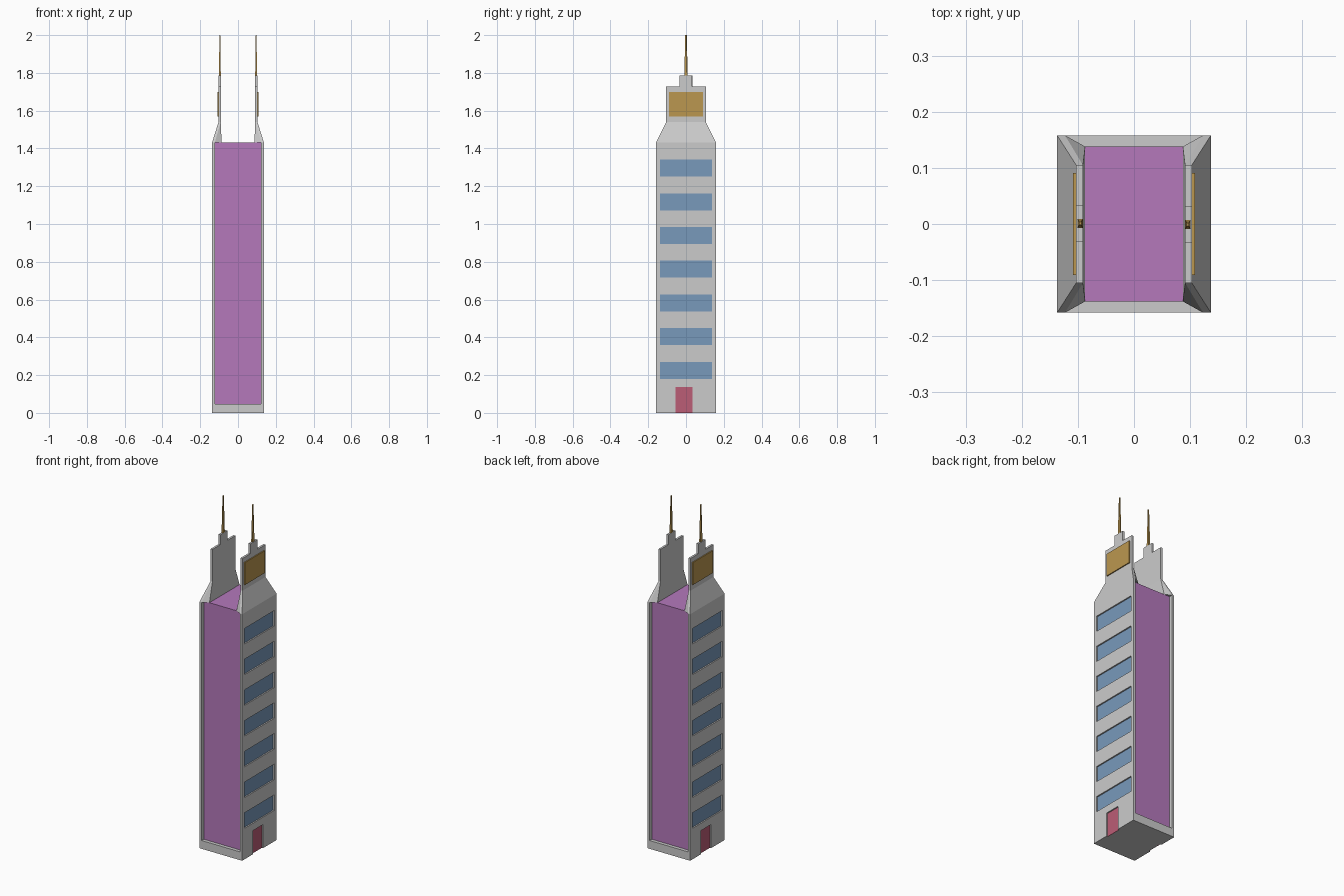
import bpy, bmesh
from itertools import product

if "Cube" in bpy.data.objects:
    bpy.data.objects.remove(bpy.data.objects["Cube"])


def material(name, rgb):
    m = bpy.data.materials.new(name)
    m.diffuse_color = (*rgb, 1)
    m.use_nodes = True
    m.node_tree.nodes["Principled BSDF"].inputs["Base Color"].default_value = m.diffuse_color
    return m


PURPLE = material("purple_glass", (0.46, 0.19, 0.50))
BLUE = material("blue_glass", (0.19, 0.32, 0.50))
GOLD = material("gold", (0.50, 0.31, 0.08))
RED = material("red_door", (0.50, 0.11, 0.18))


def box(x, y, z):
    return list(product(x, y, z))


def solids(name, parts, mat=None, s=1):
    """One object from convex point sets; s=-1 turns it half round the z axis."""
    total = bpy.data.meshes.new(name)
    out = bmesh.new()
    for pts in parts:
        bm = bmesh.new()
        for x, y, z in pts:
            bm.verts.new((x * s, y * s, z))
        bmesh.ops.convex_hull(bm, input=bm.verts[:])
        bmesh.ops.dissolve_limit(bm, angle_limit=0.01, verts=bm.verts[:], edges=bm.edges[:])
        bmesh.ops.recalc_face_normals(bm, faces=bm.faces[:])
        tmp = bpy.data.meshes.new("tmp")
        bm.to_mesh(tmp)
        bm.free()
        out.from_mesh(tmp)
        bpy.data.meshes.remove(tmp)
    out.to_mesh(total)
    out.free()
    ob = bpy.data.objects.new(name, total)
    bpy.context.collection.objects.link(ob)
    if mat:
        total.materials.append(mat)
    return ob


X0, X1 = 0.123, 0.137      # side wall thickness range
W, G = 0.158, 0.138        # half depth of walls and of the glass core
ROOF, NECK = 1.432, 1.54
C0, C1, CY = 0.091, 0.103, 0.105   # crown plate

# Base slab and recessed glass core
solids("base", [box((-X0, X0), (-W, W), (0, 0.048))])
solids("glass_core", [box((-X0, X0), (-G, G), (0.048, ROOF))], PURPLE)

window_z = [0.18 + 0.1785 * i for i in range(7)]

for s, side in ((1, "right"), (-1, "left")):
    # Side wall with window and door recesses
    wall = solids(side + "_wall", [box((X0, X1), (-W, W), (0, ROOF))], s=s)
    cuts = [box((0.128, 0.15), (-G, G), (z, z + 0.09)) for z in window_z]
    cuts.append(box((0.128, 0.15), (-0.056, 0.034), (-0.02, 0.137)))
    cutter = solids(side + "_recess_cutter", cuts, s=s)
    cutter.hide_render = True
    cutter.hide_viewport = True
    cutter.display_type = 'WIRE'
    mod = wall.modifiers.new("recesses", 'BOOLEAN')
    mod.operation = 'DIFFERENCE'
    mod.solver = 'EXACT'
    mod.object = cutter

    # Windows and door set into the recesses
    solids(side + "_windows",
           [box((0.125, 0.1295), (-G, G), (z, z + 0.09)) for z in window_z], BLUE, s)
    solids(side + "_door", [box((0.125, 0.1295), (-0.056, 0.034), (0, 0.137))], RED, s)

    # Sloping shoulder narrowing to the crown
    low = [(x, y * k, ROOF) for x, y in ((X1, W), (X0, W), (0.087, G)) for k in (1, -1)]
    solids(side + "_shoulder", [low + box((C0, C1), (-CY, CY), (NECK,))], s=s)

    # Stepped crown plate, gold sign panel and spire
    solids(side + "_crown", [box((C0, C1), (-CY, CY), (NECK, 1.728)),
                             box((C0, C1), (-0.034, 0.032), (1.728, 1.785))], s=s)
    solids(side + "_gold_panel", [box((C1, 0.109), (-0.091, 0.091), (1.57, 1.70))], GOLD, s)
    solids(side + "_spire", [box((0.091, 0.101), (-0.009, 0.007), (1.785,))
                             + box((0.094, 0.098), (-0.004, 0.002), (2.0,))], GOLD, s)
